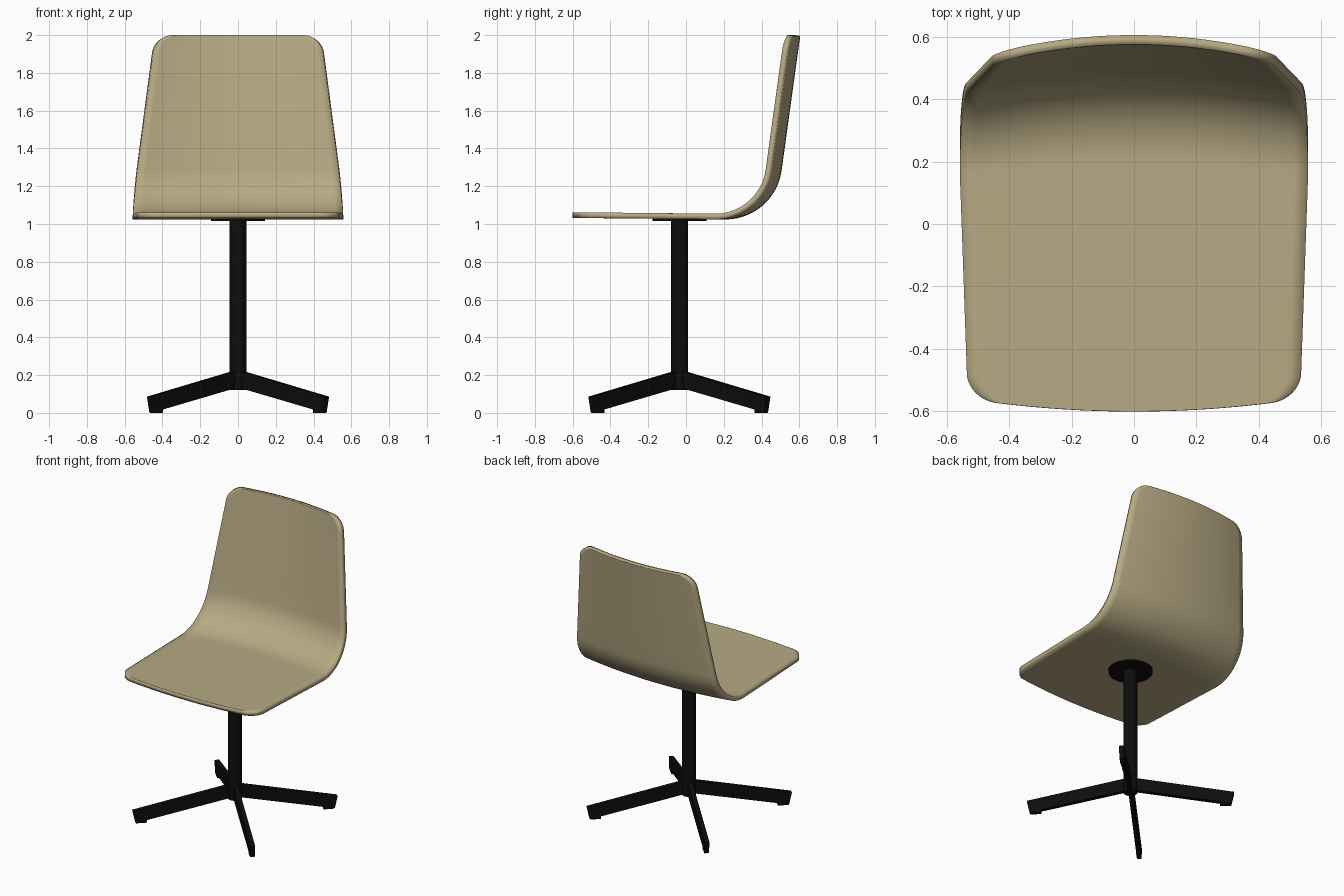
import bpy, bmesh, math
from mathutils import Matrix, Vector

if "Cube" in bpy.data.objects:
    bpy.data.objects.remove(bpy.data.objects["Cube"], do_unlink=True)


def material(name, colour):
    m = bpy.data.materials.new(name)
    m.use_nodes = True
    m.diffuse_color = colour
    m.node_tree.nodes["Principled BSDF"].inputs["Base Color"].default_value = colour
    return m


def add_object(name, bm, mat):
    bmesh.ops.recalc_face_normals(bm, faces=bm.faces)
    mesh = bpy.data.meshes.new(name)
    bm.to_mesh(mesh)
    bm.free()
    mesh.materials.append(mat)
    obj = bpy.data.objects.new(name, mesh)
    bpy.context.collection.objects.link(obj)
    return obj


def smooth(obj):
    bpy.ops.object.select_all(action='DESELECT')
    obj.select_set(True)
    bpy.context.view_layer.objects.active = obj
    bpy.ops.object.shade_smooth_by_angle(angle=math.radians(35))


tan = material("tan_shell", (0.47, 0.40, 0.228, 1))
black = material("black_metal", (0.004, 0.004, 0.004, 1))

# Shell side profile: seat line, bend, back line
FRONT, KNEE, TOP = Vector((-0.6, 1.062)), Vector((0.444, 1.052)), Vector((0.575, 2.0))
RADIUS, CORNER = 0.27, 0.09
seat_dir, back_dir = (KNEE - FRONT).normalized(), (TOP - KNEE).normalized()
bend = seat_dir.angle(back_dir)
tangent = RADIUS * math.tan(bend / 2)
seat_len = (KNEE - FRONT).length - tangent
bend_len = RADIUS * bend
back_len = (TOP - KNEE).length - tangent
total = seat_len + bend_len + back_len
centre = FRONT + seat_dir * seat_len + RADIUS * Vector((-seat_dir.y, seat_dir.x))


def profile(s):
    if s < seat_len:
        return FRONT + seat_dir * s
    if s < seat_len + bend_len:
        a = (s - seat_len) / RADIUS + math.atan2(seat_dir.y, seat_dir.x)
        return centre + RADIUS * Vector((math.sin(a), -math.cos(a)))
    return TOP - back_dir * (total - s)


def half_width(s):
    if s < seat_len:
        return 0.532 + 0.025 * s / seat_len
    k = 0.166
    e = min(s - seat_len, 0.4)
    return 0.557 - k * e * e - 2 * k * e * max(0, s - seat_len - 0.4)


# Shell rows, closer together through the rounded corners and the bend
ends = [CORNER * (1 - math.cos(math.pi / 2 * i / 8)) for i in range(9)]
rows = ends + [total - d for d in ends]
rows += [CORNER + (seat_len - CORNER) * i / 6 for i in range(1, 7)]
rows += [seat_len + bend_len * i / 20 for i in range(1, 21)]
rows += [seat_len + bend_len + (back_len - CORNER) * i / 6 for i in range(1, 6)]
rows.sort()

COLS = 24
bm = bmesh.new()
grid = []
for s in rows:
    p, w = profile(s), half_width(s)
    d = min(s, total - s, CORNER)
    edge = w - CORNER + math.sqrt(CORNER ** 2 - (CORNER - d) ** 2)
    bow = 0.04 - 0.095 * min(1, s / seat_len)
    line = []
    for j in range(COLS + 1):
        x = edge * (2 * j / COLS - 1)
        line.append(bm.verts.new((x, p.x + bow * (x / w) ** 2, p.y)))
    grid.append(line)
for a, b in zip(grid, grid[1:]):
    for j in range(COLS):
        bm.faces.new((a[j], a[j + 1], b[j + 1], b[j]))
shell = add_object("seat_shell", bm, tan)
if shell.data.polygons[COLS * 10].normal.z < 0:
    shell.data.flip_normals()
solid = shell.modifiers.new("thickness", 'SOLIDIFY')
solid.thickness = 0.03
solid.offset = -1
smooth(shell)

# Pedestal
BASE_Y = -0.035


def disc(name, radius, z0, z1):
    bm = bmesh.new()
    bmesh.ops.create_cone(bm, cap_ends=True, segments=40, radius1=radius, radius2=radius,
                          depth=z1 - z0,
                          matrix=Matrix.Translation((0, BASE_Y, (z0 + z1) / 2)))
    smooth(add_object(name, bm, black))


disc("column", 0.045, 0.122, 1.025)
disc("mounting_plate", 0.143, 1.015, 1.029)


# Sloping flat legs with foot pads, drawn as radius and height outlines
def bar(name, outline, width, angle):
    bm = bmesh.new()
    face = bm.faces.new([bm.verts.new((r, -width / 2, z)) for r, z in outline])
    out = bmesh.ops.extrude_face_region(bm, geom=[face])
    moved = [g for g in out["geom"] if isinstance(g, bmesh.types.BMVert)]
    bmesh.ops.translate(bm, verts=moved, vec=(0, width, 0))
    bm.transform(Matrix.Translation((0, BASE_Y, 0)) @ Matrix.Rotation(angle, 4, 'Z'))
    add_object(name, bm, black)


leg = [(0, 0.227), (0.667, 0.086), (0.649, 0.003), (0, 0.138)]
pad = [(0.576, 0), (0.645, 0), (0.645, 0.03), (0.576, 0.03)]
for i, corner in enumerate(("back_left", "back_right", "front_right", "front_left")):
    angle = math.radians(45 + 90 * i)
    bar(corner + "_leg", leg, 0.03, angle)
    bar(corner + "_foot_pad", pad, 0.028, angle)
